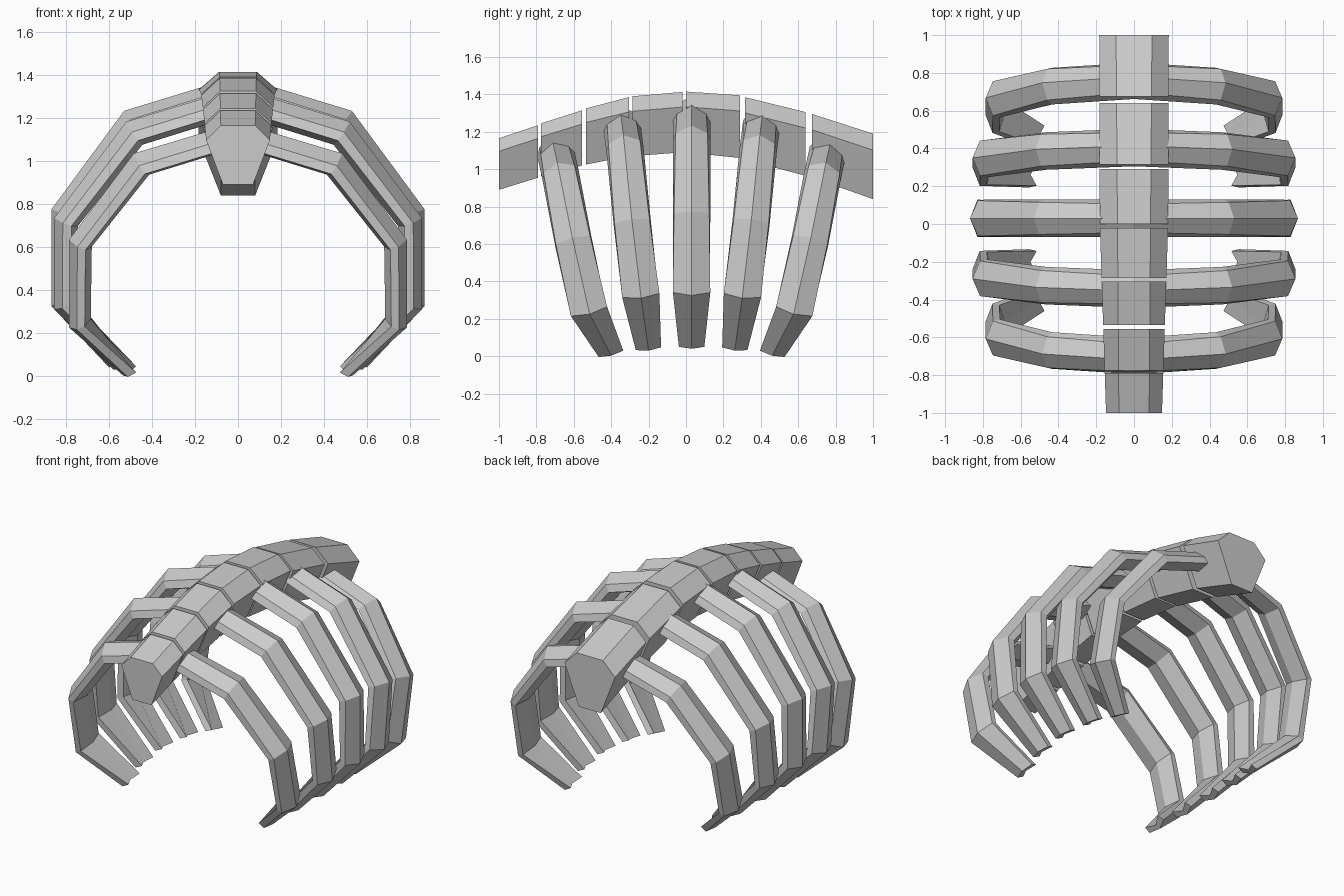
import bpy, bmesh, math
from mathutils import Vector

if "Cube" in bpy.data.objects:
    bpy.data.objects.remove(bpy.data.objects["Cube"])


def loft(name, rings, cap_start=True):
    """Skin a list of equal point rings into a capped flat-faced solid."""
    bm = bmesh.new()
    loops = [[bm.verts.new(p) for p in ring] for ring in rings]
    n = len(loops[0])
    for a, b in zip(loops, loops[1:]):
        for i in range(n):
            j = (i + 1) % n
            bm.faces.new((a[i], a[j], b[j], b[i]))
    start = bm.faces.new(loops[0])
    bm.faces.new(loops[-1])
    bmesh.ops.recalc_face_normals(bm, faces=bm.faces)
    if not cap_start:
        bmesh.ops.delete(bm, geom=[start], context='FACES_ONLY')
    mesh = bpy.data.meshes.new(name)
    bm.to_mesh(mesh)
    bm.free()
    obj = bpy.data.objects.new(name, mesh)
    bpy.context.collection.objects.link(obj)
    return obj


# Vertebrae: hexagonal blocks following an arch: (y, top z, bottom z)
def vertebra_ring(y, top, bottom):
    t = (y + 1) / 2
    wide = min(0.148 + 0.06 * t, 0.178) + 0.006 * t
    flat = 0.08 + 0.015 * t
    low = 0.07 + 0.01 * t
    mid = top - 0.25 * (top - bottom)
    return [(-flat, y, top), (flat, y, top), (wide, y, mid),
            (low, y, bottom), (-low, y, bottom), (-wide, y, mid)]


segments = [
    ((-1.00, 1.165, 0.89), (-0.79, 1.235, 0.955)),
    ((-0.775, 1.245, 0.96), (-0.555, 1.315, 1.02)),
    ((-0.535, 1.325, 1.025), (-0.305, 1.385, 1.07)),
    ((-0.285, 1.39, 1.07), (-0.02, 1.413, 1.09)),
    ((0.00, 1.415, 1.09), (0.29, 1.395, 1.06)),
    ((0.315, 1.385, 1.05), (0.64, 1.305, 0.965)),
    ((0.675, 1.295, 0.955), (1.00, 1.19, 0.84)),
]
for i, (a, b) in enumerate(segments):
    loft(f"vertebra_{i + 1}", [vertebra_ring(*a), vertebra_ring(*b)])


# Ribs: ridged bars along a bent path, crossing the spine and mirrored in x
def rib(name, path, lean, size):
    pts = [Vector(p) for p in path]
    across = Vector((0, math.cos(lean), math.sin(lean)))
    shoulders = [0.075, 0.085, 0.094, 0.1, 0.068]
    inners = [0.1, 0.1, 0.1, 0.096, 0.06]
    depths = [0.125, 0.118, 0.105, 0.1, 0.062]

    def inward(a, b):
        n = (b - a).cross(across).normalized()
        return n if n.dot(Vector((0, 0, 0.55)) - (a + b) / 2) > 0 else -n

    normals = [inward(a, b) for a, b in zip(pts, pts[1:])]
    rings = []
    for i, p in enumerate(pts):
        n0, n1 = normals[max(i - 1, 0)], normals[min(i, 3)]
        m = (n0 + n1).normalized()
        m = m / m.dot(n0) * depths[i] * size
        edge, keel = 0.72, 1.0
        if i == 4:  # slanted, notched tip
            m += (pts[4] - pts[3]).normalized() * 0.025
            edge, keel = 1.0, 0.5
        w, v = across * shoulders[i], across * inners[i]
        ring = [p, p + w + m * 0.36, p + v + m * edge, p + m * keel,
                p - v + m * edge, p - w + m * 0.36]
        if i == 0:  # flush on the mirror plane
            ring = [Vector((0, q.y, q.z)) for q in ring]
        rings.append(ring)
    obj = loft(name, rings, cap_start=False)
    obj.modifiers.new("mirror", 'MIRROR')


# Front-view ridge path (x, z) and distance from the middle rib at each bend
rib_kinds = [
    ("outer", [(0, 1.18), (0.485, 1.035), (0.785, 0.635), (0.785, 0.225), (0.535, 0.003)],
     [0.75, 0.718, 0.638, 0.545, 0.43], 0.25, 1.0),
    ("inner", [(0, 1.34), (0.52, 1.183), (0.855, 0.735), (0.855, 0.31), (0.58, 0.03)],
     [0.385, 0.365, 0.32, 0.27, 0.23], 0.11, 1.06),
    ("middle", [(0, 1.395), (0.53, 1.233), (0.868, 0.775), (0.868, 0.325), (0.60, 0.04)],
     [0, 0, 0, 0, 0], 0.0, 1.1),
]
for kind, ridge, offsets, lean, size in rib_kinds:
    for side, s in (("front", -1), ("back", 1)):
        if kind == "middle" and s > 0:
            continue
        path = [(x, 0.03 + s * o, z) for (x, z), o in zip(ridge, offsets)]
        rib(f"{kind}_{side}_ribs", path, -s * lean, size)
